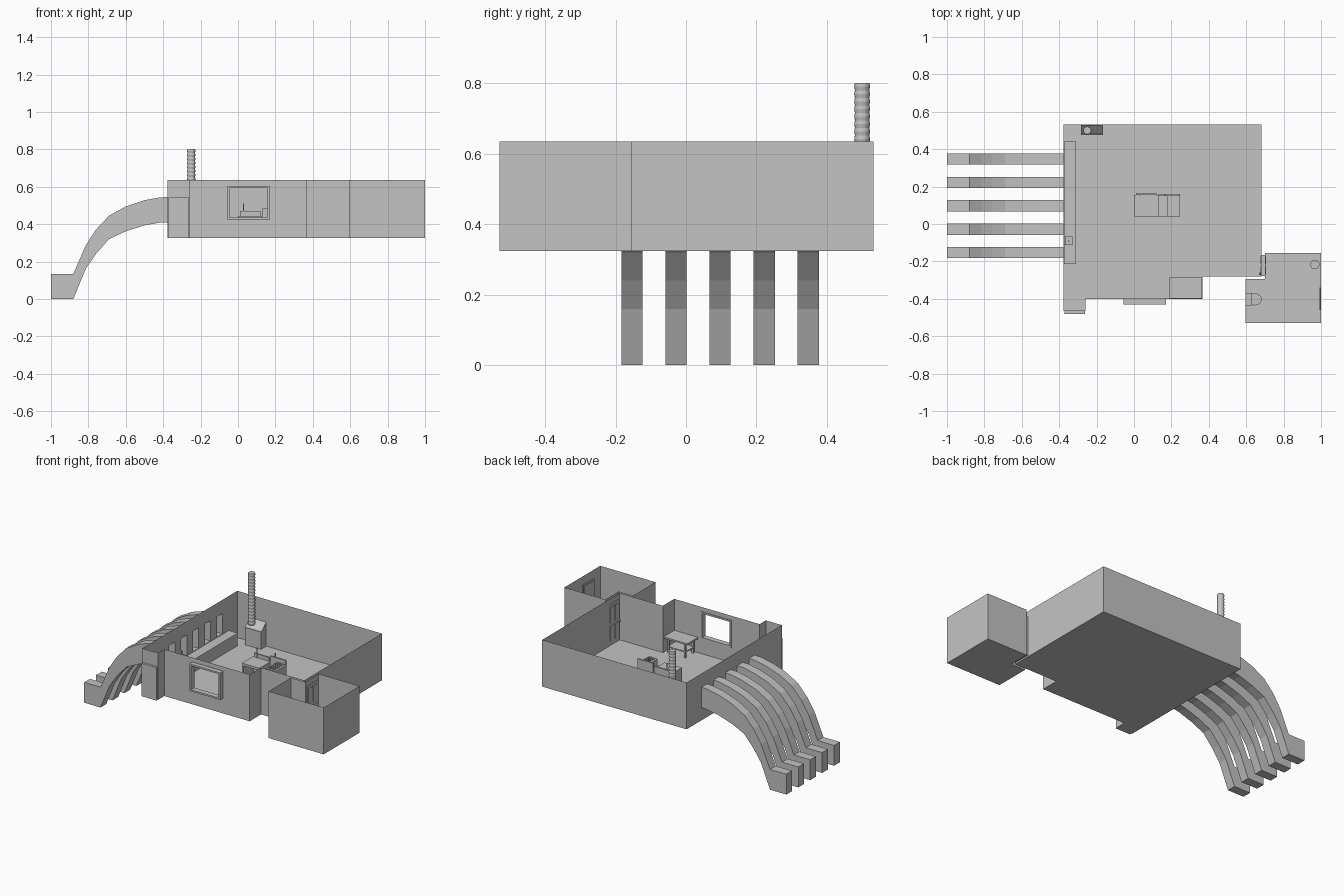
import bpy, bmesh, math
from mathutils import Matrix

if "Cube" in bpy.data.objects:
    bpy.data.objects.remove(bpy.data.objects["Cube"])

grey = bpy.data.materials.new("plain_grey")
grey.diffuse_color = (0.55, 0.55, 0.55, 1)
grey.use_nodes = True
grey.node_tree.nodes["Principled BSDF"].inputs["Base Color"].default_value = grey.diffuse_color
FLOOR, TOP = 0.325, 0.635


def finish(name, bm, fix=False):
    if fix:
        bmesh.ops.recalc_face_normals(bm, faces=bm.faces[:])
    me = bpy.data.meshes.new(name)
    bm.to_mesh(me)
    bm.free()
    me.materials.append(grey)
    ob = bpy.data.objects.new(name, me)
    bpy.context.scene.collection.objects.link(ob)
    return ob


def boxes(name, *bounds):
    """Each box is (x0, x1, y0, y1, z0, z1)."""
    bm = bmesh.new()
    for x0, x1, y0, y1, z0, z1 in bounds:
        m = Matrix.Translation(((x0 + x1) / 2, (y0 + y1) / 2, (z0 + z1) / 2)) \
            @ Matrix.Diagonal((x1 - x0, y1 - y0, z1 - z0, 1))
        bmesh.ops.create_cube(bm, size=1, matrix=m)
    return finish(name, bm)


def lathe(name, cx, cy, profile, n=16, sx=1, sy=1):
    """Turned shape from (radius, z) points, capped at both ends."""
    bm = bmesh.new()
    rings = [[bm.verts.new((cx + sx * r * math.cos(2 * math.pi * k / n),
                            cy + sy * r * math.sin(2 * math.pi * k / n), z))
              for k in range(n)] for r, z in profile]
    for a, b in zip(rings, rings[1:]):
        for k in range(n):
            j = (k + 1) % n
            bm.faces.new((a[k], a[j], b[j], b[k]))
    bm.faces.new(rings[0][::-1])
    bm.faces.new(rings[-1])
    return finish(name, bm, True)


def room(name, outline, holes):
    """Floor and thin open-topped walls; holes[edge] = [(t0, t1, z0, z1)], t = distance along the edge."""
    bm = bmesh.new()
    bm.faces.new([bm.verts.new((x, y, FLOOR)) for x, y in outline][::-1])
    for i, (x0, y0) in enumerate(outline):
        x1, y1 = outline[(i + 1) % len(outline)]
        length = math.hypot(x1 - x0, y1 - y0)
        cut = holes.get(i, [])
        ts = sorted({0, length, *[h[0] for h in cut], *[h[1] for h in cut]})
        zs = sorted({FLOOR, TOP, *[h[2] for h in cut], *[h[3] for h in cut]})

        def vert(t, z):
            f = t / length
            return bm.verts.new((x0 + (x1 - x0) * f, y0 + (y1 - y0) * f, z))
        for ta, tb in zip(ts, ts[1:]):
            for za, zb in zip(zs, zs[1:]):
                tm, zm = (ta + tb) / 2, (za + zb) / 2
                if any(h[0] < tm < h[1] and h[2] < zm < h[3] for h in cut):
                    continue
                bm.faces.new((vert(ta, za), vert(tb, za), vert(tb, zb), vert(ta, zb)))
    bmesh.ops.remove_doubles(bm, verts=bm.verts[:], dist=1e-5)
    return finish(name, bm)


# Main room with chute openings in the left wall and a front window
chute_y = [-0.153 + 0.125 * i for i in range(5)]
L, BK = -0.377, 0.532
room("main_room",
     [(L, BK), (L, -0.465), (-0.26, -0.465), (-0.26, -0.4), (0.366, -0.4),
      (0.366, -0.28), (0.682, -0.28), (0.682, BK)],
     {0: [(BK - y - 0.03, BK - y + 0.03, 0.41, 0.545) for y in chute_y],
      3: [(0.215, 0.42, 0.435, 0.595)]})

# Small washroom on the right
room("washroom",
     [(0.70, -0.155), (0.70, -0.295), (0.595, -0.295), (0.595, -0.53),
      (1.0, -0.53), (1.0, -0.155)], {})

# Five curved chutes down the left side
upper = [(-1, .135), (-.88, .135), (-.815, .285), (-.76, .37), (-.69, .445),
         (-.6, .495), (-.5, .528), (-.42, .543), (L, .545)]
lower = [(-1, 0), (-.88, 0), (-.815, .16), (-.76, .24), (-.69, .32),
         (-.6, .362), (-.5, .394), (-.42, .408), (L, .41)]
for i, y in enumerate(chute_y):
    bm = bmesh.new()
    loops = []
    for (ux, uz), (lx, lz) in zip(upper, lower):
        loops.append([bm.verts.new(c) for c in ((ux, y - .03, uz), (ux, y + .03, uz),
                                                (lx, y + .03, lz), (lx, y - .03, lz))])
    bm.faces.new(loops[0])
    for a, b in zip(loops, loops[1:]):
        for k in range(4):
            j = (k + 1) % 4
            bm.faces.new((a[k], b[k], b[j], a[j]))
    finish(f"chute_{i + 1}", bm, True)

# Ledge in front of the chutes, with a small control box
boxes("chute_ledge", (L + .002, -0.31, -0.215, 0.44, FLOOR, 0.408))
boxes("control_box", (-.37, -.33, -.113, -.068, .408, .45),
      (-.352, -.346, -.093, -.087, .45, .485))

# Front window frame
X0, X1, Z0, Z1, W = -.055, .17, .425, .605, .011
boxes("window_frame", (X0, X1, -.43, -.395, Z0, Z0 + W), (X0, X1, -.43, -.395, Z1 - W, Z1),
      (X0, X0 + W, -.43, -.395, Z0 + W, Z1 - W), (X1 - W, X1, -.43, -.395, Z0 + W, Z1 - W))

# Front door slab on the entry bay
boxes("entry_door", (-.372, -.263, -.48, -.463, FLOOR, .543))

# Panelled door to the washroom, both sides
door = [(.68, .702, -.277, -.165, FLOOR + .01, .6)]
for y in (-.268, -.216):
    for z0, z1 in ((.36, .455), (.475, .58)):
        door.append((.676, .706, y, y + .042, z0, z1))
boxes("washroom_door", *door)
lathe("door_knob", .676, -.265, [(.004, .452), (.008, .457), (.008, .463), (.004, .468)], 8)

# Stove with sloping hood and ribbed flue
boxes("stove", (-.283, -.165, .475, .53, FLOOR, .44))
bm = bmesh.new()
ends = [[bm.verts.new((x, y, z)) for y, z in ((.48, .44), (.53, .44), (.53, .485))]
        for x in (-.283, -.165)]
bm.faces.new(ends[0])
bm.faces.new(ends[1])
for k in range(3):
    j = (k + 1) % 3
    bm.faces.new((ends[0][k], ends[0][j], ends[1][j], ends[1][k]))
finish("stove_hood", bm, True)
ribs = 32
lathe("flue_pipe", -.25, .5, [(.0225 if k % 2 else .0205, .46 + .342 * k / ribs)
                              for k in range(ribs + 1)], 16)

# Desk with control console, buttons and levers
boxes("desk", (0, .13, .04, .155, .43, .445), (0, .012, .04, .155, FLOOR, .43),
      (.118, .13, .04, .155, FLOOR, .43), (0, .13, .145, .155, FLOOR, .43),
      (.01, .12, .155, .165, .42, .47))
boxes("console", (.18, .245, .04, .16, FLOOR, .455), (.13, .18, .04, .155, FLOOR, .415),
      (.13, .245, .15, .16, .415, .485))
for col in range(2):
    for row in range(5):
        lathe(f"button_{col}_{row}", .2 + .025 * col, .055 + .021 * row,
              [(.008, .455), (.008, .462)], 10)
for i, x in enumerate((.03, .165)):
    boxes(f"lever_{i + 1}", (x - .003, x + .003, .153, .159, .44, .51))

# Side table in the front bay
TX0, TX1, TY0, TY1 = .19, .364, -.398, -.285
table = [(TX0, TX1, TY0, TY1, .418, .428),
         (TX0 + .02, TX1 - .02, TY0 + .01, TY1 - .012, .36, .366)]
for x in (TX0 + .02, TX1 - .032):
    for y in (TY0 + .01, TY1 - .022):
        table.append((x, x + .012, y, y + .012, FLOOR, .418))
boxes("side_table", *table)

# Washroom fittings: toilet, corner basin and wall mirror
boxes("toilet_tank", (.597, .63, -.435, -.37, .375, .45))
lathe("toilet_bowl", .645, -.403, [(.02, FLOOR), (.018, .345), (.032, .38), (.032, .39)], 16, 1.2, 1)
lathe("basin", .967, -.217, [(.012, FLOOR), (.01, .4), (.025, .425), (.025, .438)], 16)
boxes("wall_mirror", (.993, .998, -.46, -.34, .40, .58), (.991, .994, -.45, -.35, .41, .57))
